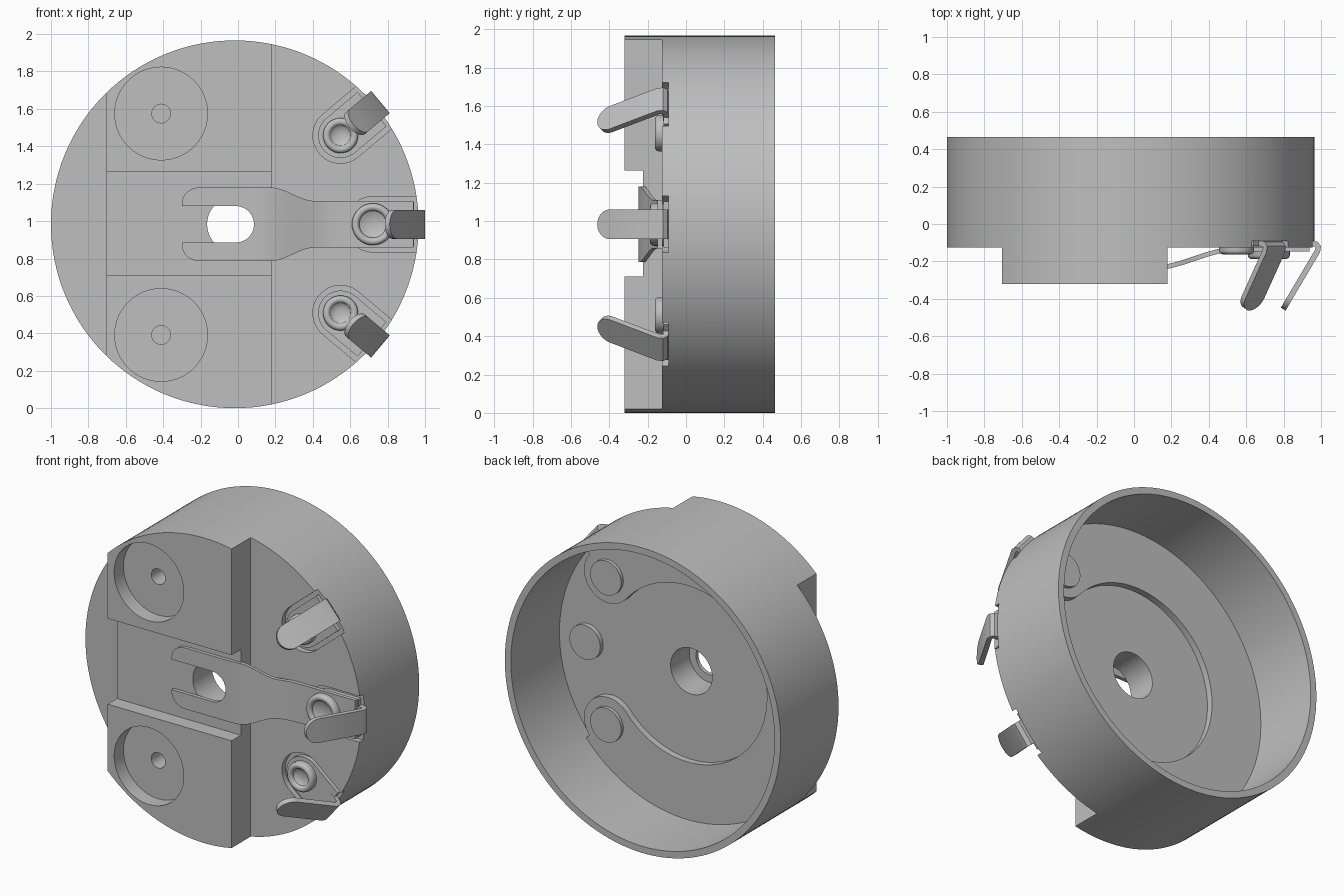
import bpy, bmesh
from math import sin, cos, pi, radians, sqrt
from mathutils import Matrix, Vector

cube = bpy.data.objects.get("Cube")
if cube:
    bpy.data.objects.remove(cube, do_unlink=True)

CENTRE = Vector((-0.017, 0, 0.983))
R = 0.983          # outer radius of the housing
RIVET = 0.738      # distance of each rivet from the housing axis
ANGLES = {"upper": radians(40), "middle": 0, "lower": radians(-40)}

grey = bpy.data.materials.new("plain_grey")
grey.use_nodes = True
grey.diffuse_color = (0.52, 0.52, 0.52, 1)
grey.node_tree.nodes["Principled BSDF"].inputs["Base Color"].default_value = (0.52, 0.52, 0.52, 1)


def finish(name, bm, angle=0.0, smooth=True):
    """Turn a bmesh around the housing axis, place it and make an object."""
    bmesh.ops.remove_doubles(bm, verts=bm.verts, dist=1e-5)
    bmesh.ops.recalc_face_normals(bm, faces=bm.faces)
    bm.transform(Matrix.Translation(CENTRE) @ Matrix.Rotation(-angle, 4, 'Y'))
    mesh = bpy.data.meshes.new(name)
    bm.to_mesh(mesh)
    bm.free()
    mesh.materials.append(grey)
    ob = bpy.data.objects.new(name, mesh)
    bpy.context.collection.objects.link(ob)
    if smooth:
        shade(ob)
    return ob


def shade(ob):
    bpy.ops.object.select_all(action='DESELECT')
    ob.select_set(True)
    bpy.context.view_layer.objects.active = ob
    bpy.ops.object.shade_smooth_by_angle(angle=radians(30))


def apply(ob, mod):
    bpy.context.view_layer.objects.active = ob
    bpy.ops.object.modifier_apply(modifier=mod.name)


def arc(cx, cz, r, a0, a1, n):
    return [(cx + r * cos(a0 + (a1 - a0) * i / n), cz + r * sin(a0 + (a1 - a0) * i / n))
            for i in range(n + 1)]


def circle(cx, cz, r, n=64):
    return arc(cx, cz, r, 0, 2 * pi, n)[:-1]


def box(x0, x1, z0, z1):
    return [(x0, z0), (x1, z0), (x1, z1), (x0, z1)]


def tongue(r, end):
    """Outline round one rivet, straight out to the rim."""
    return arc(RIVET, 0, r, pi / 2, 3 * pi / 2, 24) + [(end, -r), (end, r)]


def prism(name, pts, y0, y1, angle=0.0, smooth=True):
    bm = bmesh.new()
    face = bm.faces.new([bm.verts.new((x, y0, z)) for x, z in pts])
    out = bmesh.ops.extrude_face_region(bm, geom=[face])
    verts = [g for g in out["geom"] if isinstance(g, bmesh.types.BMVert)]
    bmesh.ops.translate(bm, verts=verts, vec=(0, y1 - y0, 0))
    return finish(name, bm, angle, smooth)


def lathe(name, profile, angle):
    """Spin a (radius, y) profile round a rivet axis."""
    bm = bmesh.new()
    vs = [bm.verts.new((r, y, 0)) for r, y in profile]
    edges = [bm.edges.new(p) for p in zip(vs, vs[1:])]
    bmesh.ops.spin(bm, geom=vs + edges, cent=(0, 0, 0), axis=(0, 1, 0),
                   angle=2 * pi, steps=40, use_duplicate=False)
    bm.transform(Matrix.Translation((RIVET, 0, 0)))
    return finish(name, bm, angle)


def ribbon(name, rows, angle=0.0, thick=0.03):
    """Bent sheet strip from rows (u, y, inner, outer), mirrored about its centre line."""
    bm = bmesh.new()
    for s in (1, -1):
        pairs = [[bm.verts.new((u, y, s * v)) for v in (a, b)] for u, y, a, b in rows]
        for p, q in zip(pairs, pairs[1:]):
            bm.faces.new((p[0], p[1], q[1], q[0]))
    ob = finish(name, bm, angle, False)
    mod = ob.modifiers.new("sheet", 'SOLIDIFY')
    mod.thickness, mod.offset = thick, 0
    apply(ob, mod)
    shade(ob)
    return ob


# Housing: one drum, with everything else cut away from it
housing = prism("housing", circle(0, 0, R, 128), -0.32, 0.465, smooth=False)
cutters = [
    prism("cut_right_step", box(0.195, 2, -2, 2), -1, -0.125, smooth=False),
    prism("cut_left_step", box(-2, -0.688, -2, 2), -1, -0.125, smooth=False),
    prism("cut_channel", box(-2, 2, -0.272, 0.28), -1, -0.225, smooth=False),
    prism("cut_cavity", circle(0, 0, 0.94, 128), -0.03, 1, smooth=False),
    prism("cut_axle_hole", circle(0, 0, 0.148), -1, 1, smooth=False),
]
for s in (1, -1):
    cutters.append(prism("cut_round_pocket", circle(-0.394, s * 0.592, 0.248), -1, -0.225, smooth=False))
    cutters.append(prism("cut_screw_hole", circle(-0.394, s * 0.592, 0.05, 32), -0.5, -0.1, smooth=False))
for a in ANGLES.values():
    cutters.append(prism("cut_clip_pocket", tongue(0.148, 1.2), -0.25, -0.09, a, False))
for c in cutters:
    mod = housing.modifiers.new("cut", 'BOOLEAN')
    mod.operation, mod.solver, mod.object = 'DIFFERENCE', 'EXACT', c
    apply(housing, mod)
for c in cutters:
    bpy.data.objects.remove(c, do_unlink=True)
shade(housing)

# Raised crescent on the cavity floor, ending in a round lobe under each outer rivet
a = ANGLES["upper"]
lobe = 0.17
cx, cz = RIVET * cos(a), RIVET * sin(a)
crescent = (arc(0, 0, RIVET - lobe, a, 2 * pi - a, 96)
            + arc(cx, -cz, lobe, pi - a, -a, 24)[1:]
            + arc(0, 0, 0.942, 2 * pi - a, a, 96)
            + arc(cx, cz, lobe, a, a - pi + 2 * pi - 2 * pi, 24)[:-1])
prism("floor_crescent", crescent, -0.04, 0.012)

# Rivets and bent contact clips
for side, a in ANGLES.items():
    mid = side == "middle"
    r, lift = (0.112, -0.025) if mid else (0.094, 0)
    ring = [(r - 0.02 + 0.02 * cos(t), lift - 0.142 - 0.02 * sin(t))
            for t in (i * pi / 8 for i in range(9))]
    lathe(side + "_rivet", [(r, -0.09)] + ring
          + [(r * 0.45, lift - 0.132), (r * 0.2, lift - 0.127), (0, lift - 0.126)], a)
    back = 0.0 if mid else 0.035
    lathe(side + "_rivet_head", [(0.11, -0.035), (0.11, back), (0, back)], a)
    prism(side + "_clip_plate", tongue(0.12, 0.957), -0.118, -0.088, a)

    half = 0.0775
    rows = [(0.93, -0.104, 0, half), (0.97, -0.104, 0, half), (0.992, -0.108, 0, half),
            (1.002, -0.122, 0, half), (0.998, -0.145, 0, half)]
    start, tip = Vector((0.998, -0.145)), Vector((0.815, -0.455))
    length = (tip - start).length
    for i in range(11):                      # straight run closing in a round end
        d = half * sin(i / 10 * pi / 2)
        p = start.lerp(tip, (length - half + d) / length)
        rows.append((p.x, p.y, 0, sqrt(max(half * half - d * d, 0))))
    ribbon(side + "_clip_arm", rows, a)


# Forked leaf spring held by the middle rivet
def ease(t):
    t = min(max(t, 0), 1)
    return t * t * (3 - 2 * t)


rows = []
stations = [0.955, 0.75, 0.6] + [0.5 - 0.02 * i for i in range(20)]
stations += [0.1025 - 0.0975 * (1 - cos(i / 10 * pi / 2)) for i in range(11)]
stations += [-0.19] + [-0.19 - 0.093 * sin(i / 8 * pi / 2) for i in range(1, 9)]
for u in stations:
    y = -0.135 - 0.1 * ease((0.56 - u) / 0.44)
    outer = 0.125 + 0.072 * ease((0.42 - u) / 0.23)
    slot = 0.0
    if u < 0.1025:
        slot = sqrt(max(0.0975 ** 2 - max(u - 0.005, 0) ** 2, 0))
    if u < -0.19:
        outer = 0.112 + 0.085 * sqrt(max(1 - ((u + 0.19) / 0.093) ** 2, 0))
    rows.append((u, y, slot, outer))
ribbon("fork_spring", rows, thick=0.025)
